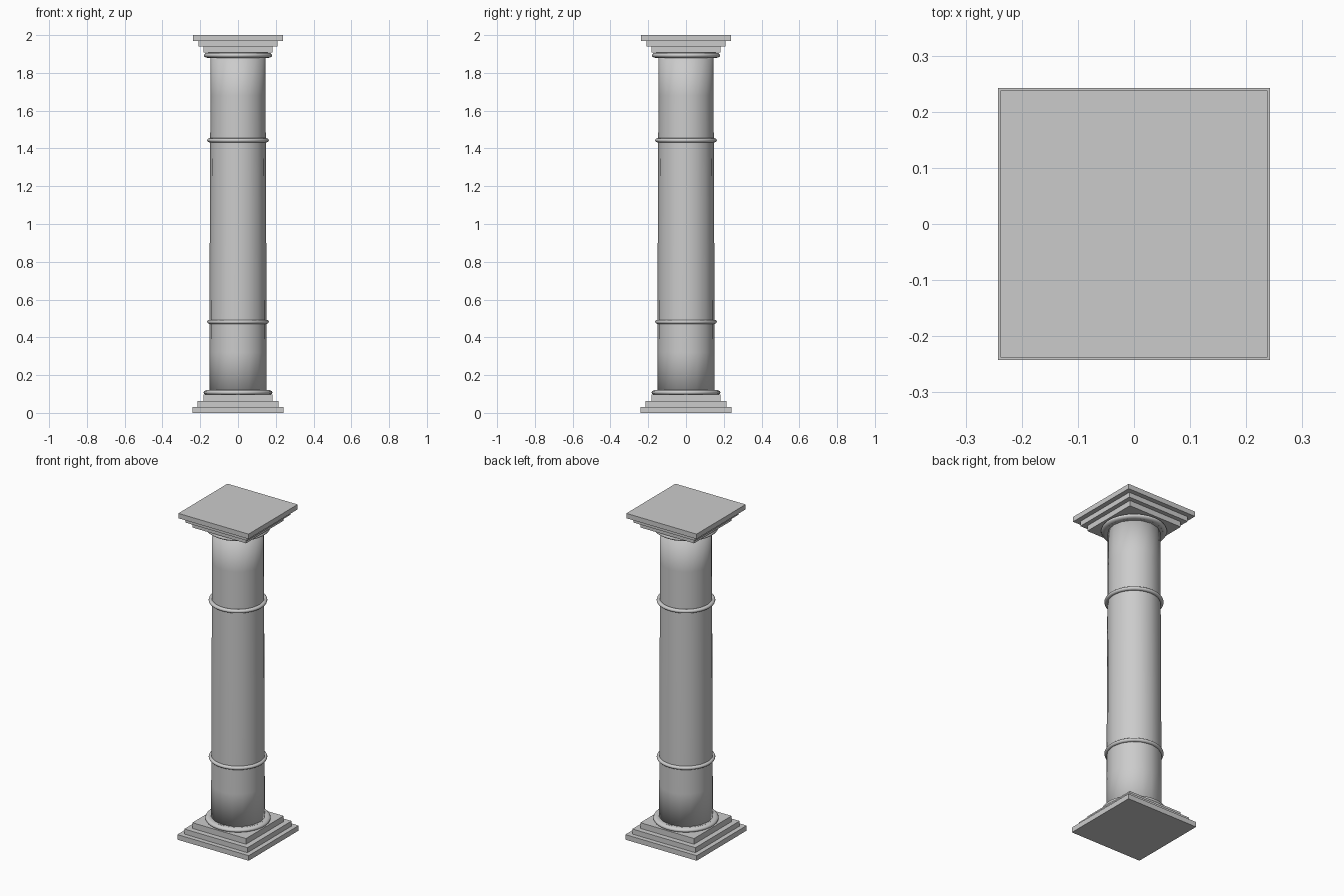
import bpy, bmesh
from math import cos, sin, pi

if "Cube" in bpy.data.objects:
    bpy.data.objects.remove(bpy.data.objects["Cube"])


def finish(name, bm, smooth=False):
    bmesh.ops.recalc_face_normals(bm, faces=bm.faces[:])
    for f in bm.faces:
        f.smooth = smooth
    mesh = bpy.data.meshes.new(name)
    bm.to_mesh(mesh)
    bm.free()
    ob = bpy.data.objects.new(name, mesh)
    bpy.context.collection.objects.link(ob)
    return ob


def slab(name, half, z0, z1):
    bm = bmesh.new()
    bmesh.ops.create_cube(bm, size=1)
    for v in bm.verts:
        v.co = (v.co.x * 2 * half, v.co.y * 2 * half, z0 + (v.co.z + 0.5) * (z1 - z0))
    return finish(name, bm)


def lathe(name, profile, sides, closed=False):
    """Spin a list of (radius, z) round the z axis; open profiles get caps."""
    bm = bmesh.new()
    rings = [[bm.verts.new((r * cos(2 * pi * i / sides), r * sin(2 * pi * i / sides), z))
              for i in range(sides)] for r, z in profile]
    pairs = list(zip(rings, rings[1:]))
    if closed:
        pairs.append((rings[-1], rings[0]))
    else:
        bm.faces.new(rings[0])
        bm.faces.new(rings[-1])
    for a, b in pairs:
        for i in range(sides):
            j = (i + 1) % sides
            bm.faces.new((a[i], a[j], b[j], b[i]))
    return finish(name, bm, True)


def moulding(name, outer, z, width, height):
    # Rounded ring with an elliptical cross-section
    prof = [(outer - width + width * cos(2 * pi * k / 12), z + height / 2 * sin(2 * pi * k / 12))
            for k in range(12)]
    return lathe(name, prof, 48, closed=True)


# Stepped square plinth and capital
for i, (half, z0, z1) in enumerate([(0.242, 0, 0.031), (0.214, 0.031, 0.062), (0.182, 0.062, 0.097)]):
    slab(f"plinth_step_{i + 1}", half, z0, z1)
for i, (half, z0, z1) in enumerate([(0.182, 1.907, 1.94), (0.209, 1.94, 1.97), (0.238, 1.97, 2.0)]):
    slab(f"capital_step_{i + 1}", half, z0, z1)

# Slightly tapered shaft
lathe("shaft", [(0.151, 0.09), (0.151, 0.32), (0.15, 0.8), (0.148, 1.25), (0.146, 1.68), (0.145, 1.91)], 16)

# Rounded mouldings at both ends and around the shaft
moulding("base_moulding", 0.182, 0.108, 0.024, 0.028)
moulding("neck_moulding", 0.181, 1.893, 0.024, 0.028)
moulding("lower_band", 0.163, 0.482, 0.012, 0.022)
moulding("upper_band", 0.163, 1.443, 0.012, 0.022)

# Flat collars filling the end mouldings
lathe("base_collar", [(0.16, 0.095), (0.16, 0.122)], 48)
lathe("neck_collar", [(0.16, 1.879), (0.16, 1.907)], 48)
for n in ("base_collar", "neck_collar"):
    for p in bpy.data.objects[n].data.polygons:
        p.use_smooth = False
